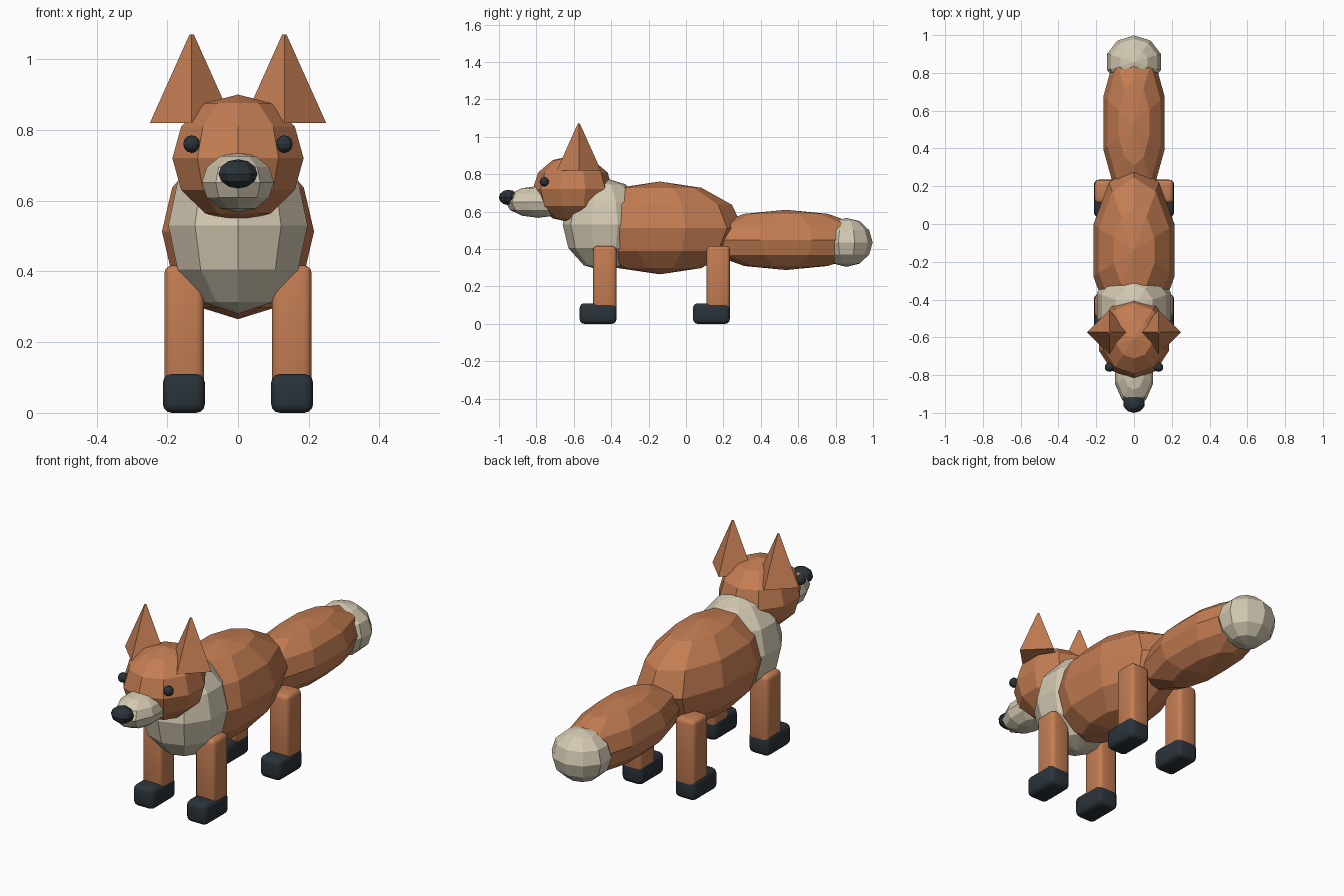
import bpy
import bmesh
from math import radians
from mathutils import Matrix, Vector

if "Cube" in bpy.data.objects:
    bpy.data.objects.remove(bpy.data.objects["Cube"], do_unlink=True)


def make_material(name, rgb):
    mat = bpy.data.materials.new(name)
    mat.use_nodes = True
    color = (*rgb, 1.0)
    mat.diffuse_color = color
    mat.node_tree.nodes["Principled BSDF"].inputs["Base Color"].default_value = color
    return mat


orange = make_material("orange_fur", (0.55, 0.205, 0.085))
cream = make_material("cream_fur", (0.66, 0.59, 0.45))
dark = make_material("dark_slate", (0.023, 0.033, 0.042))


def finish(bm, name, center, mat, smooth=False):
    mesh = bpy.data.meshes.new(name)
    bm.to_mesh(mesh)
    bm.free()
    mesh.materials.append(mat)
    obj = bpy.data.objects.new(name, mesh)
    obj.location = center
    bpy.context.collection.objects.link(obj)
    if smooth:
        bpy.ops.object.select_all(action="DESELECT")
        obj.select_set(True)
        bpy.context.view_layer.objects.active = obj
        bpy.ops.object.shade_smooth_by_angle(angle=radians(40))
    return obj


def ellipsoid(name, center, radii, mat):
    """Faceted ten-sided sphere, scaled to the given radii."""
    bm = bmesh.new()
    bmesh.ops.create_uvsphere(bm, u_segments=10, v_segments=6, radius=1)
    bmesh.ops.scale(bm, vec=Vector(radii), verts=bm.verts)
    return finish(bm, name, center, mat)


def rounded_box(name, center, size, bevel, mat):
    bm = bmesh.new()
    bmesh.ops.create_cube(bm, size=1)
    bmesh.ops.scale(bm, vec=Vector(size), verts=bm.verts)
    bmesh.ops.bevel(bm, geom=bm.edges[:], offset=bevel, segments=3,
                    profile=0.5, affect="EDGES")
    return finish(bm, name, center, mat, smooth=True)


def pyramid(name, center, radius, height, mat):
    bm = bmesh.new()
    bmesh.ops.create_cone(bm, cap_ends=True, segments=4, radius1=radius,
                          radius2=0.006, depth=height)
    return finish(bm, name, center, mat)


# Body, head and tail masses
ellipsoid("body", (0, -0.14, 0.513), (0.226, 0.445, 0.248), orange)
ellipsoid("chest", (0, -0.435, 0.53), (0.207, 0.224, 0.25), cream)
ellipsoid("head", (0, -0.605, 0.72), (0.195, 0.214, 0.18), orange)
ellipsoid("muzzle", (0, -0.79, 0.652), (0.107, 0.175, 0.085), cream)
ellipsoid("nose", (0, -0.95, 0.676), (0.058, 0.05, 0.041), dark)
ellipsoid("tail", (0, 0.535, 0.449), (0.171, 0.448, 0.161), orange)
ellipsoid("tail_tip", (0, 0.858, 0.436), (0.149, 0.14, 0.131), cream)

# Paired parts
for side, s in (("left", 1), ("right", -1)):
    ellipsoid(f"{side}_eye", (s * 0.131, -0.758, 0.76), (0.025, 0.025, 0.025), dark)
    pyramid(f"{side}_ear", (s * 0.131, -0.573, 0.945), 0.118, 0.25, orange)
    for end, y in (("front", -0.434), ("back", 0.172)):
        rounded_box(f"{end}_{side}_leg", (s * 0.152, y, 0.237),
                    (0.112, 0.124, 0.36), 0.022, orange)
        rounded_box(f"{end}_{side}_paw", (s * 0.153, y - 0.036, 0.055),
                    (0.119, 0.197, 0.11), 0.025, dark)
